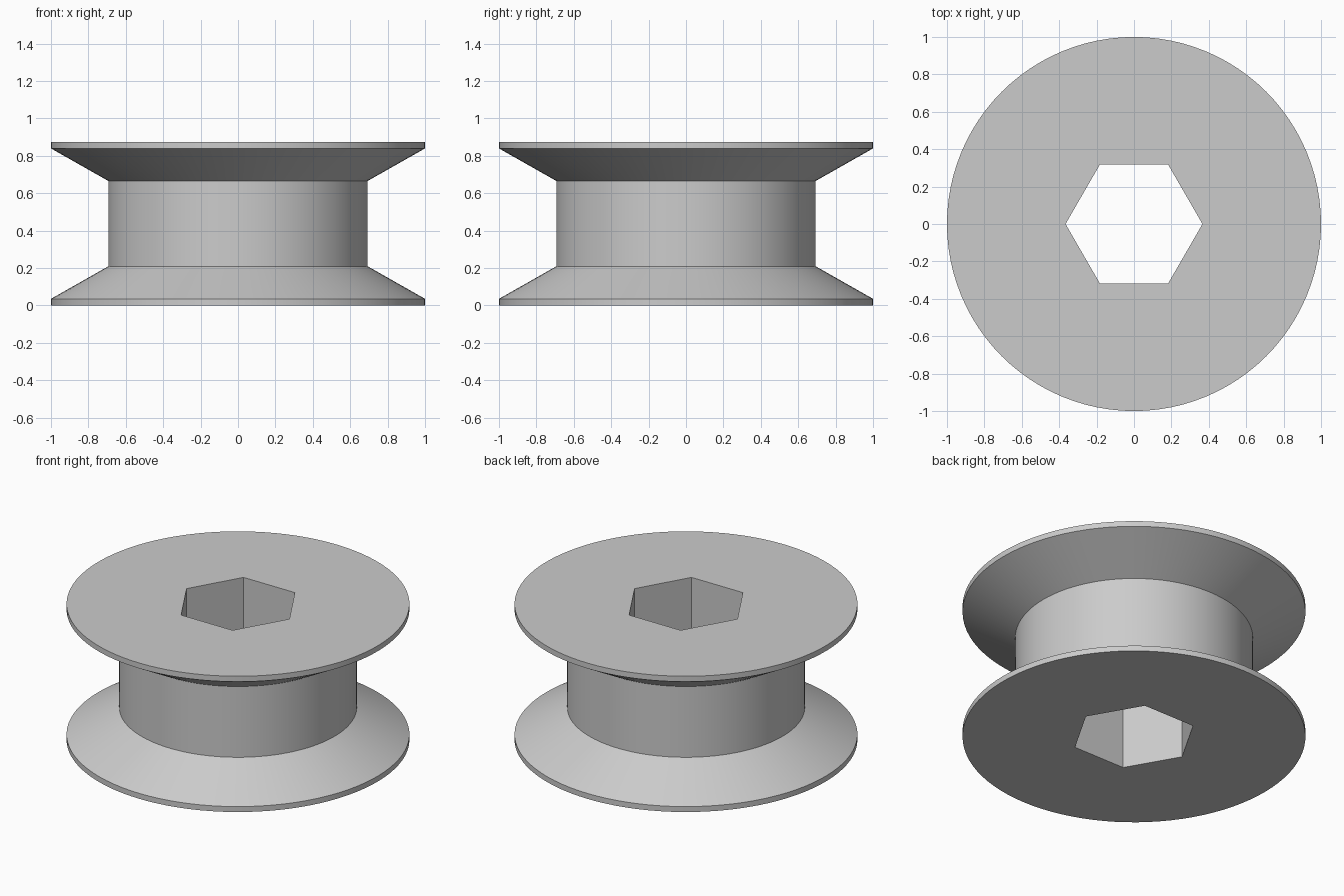
import bpy
import bmesh
from math import cos, sin, pi, radians

cube = bpy.data.objects.get("Cube")
if cube:
    bpy.data.objects.remove(cube, do_unlink=True)

SEGMENTS = 96          # a multiple of six, so the hexagon corners are exact
HEIGHT = 0.874
RIM = 0.035            # thickness of the flange edge
FLARE = 0.209          # height where the flange meets the drum
DRUM_RADIUS = 0.693
APOTHEM = 0.317        # half the width across the flats of the bore

grey = bpy.data.materials.new("plain grey")
grey.use_nodes = True
colour = (0.6, 0.6, 0.6, 1)
grey.diffuse_color = colour
grey.node_tree.nodes["Principled BSDF"].inputs["Base Color"].default_value = colour


def round_radius(radius):
    return lambda angle: radius


def hex_radius(angle):
    return APOTHEM / cos(angle % (pi / 3) - pi / 6)


def add_ring(bm, radius_at, z):
    ring = []
    for i in range(SEGMENTS):
        a = 2 * pi * i / SEGMENTS
        r = radius_at(a)
        ring.append(bm.verts.new((r * cos(a), r * sin(a), z)))
    return ring


# Outer profile: lower half, then the same mirrored for the upper half
lower = [(1, 0), (1, RIM), (DRUM_RADIUS, FLARE)]
upper = [(r, HEIGHT - z) for r, z in reversed(lower)]

bm = bmesh.new()
rings = [add_ring(bm, round_radius(r), z) for r, z in lower + upper]

# Hexagonal bore, from top to bottom
rings += [add_ring(bm, hex_radius, z) for z in (HEIGHT, 0)]

# Join each ring to the next, and the last back to the first
for k, ring in enumerate(rings):
    following = rings[(k + 1) % len(rings)]
    for i in range(SEGMENTS):
        j = (i + 1) % SEGMENTS
        bm.faces.new((ring[i], ring[j], following[j], following[i]))
bmesh.ops.recalc_face_normals(bm, faces=bm.faces)

mesh = bpy.data.meshes.new("flanged_spool")
bm.to_mesh(mesh)
bm.free()
mesh.materials.append(grey)
spool = bpy.data.objects.new("flanged_spool", mesh)
bpy.context.collection.objects.link(spool)

# Smooth round walls with crisp rims and bore corners
bpy.ops.object.select_all(action="DESELECT")
spool.select_set(True)
bpy.context.view_layer.objects.active = spool
bpy.ops.object.shade_smooth_by_angle(angle=radians(30))
